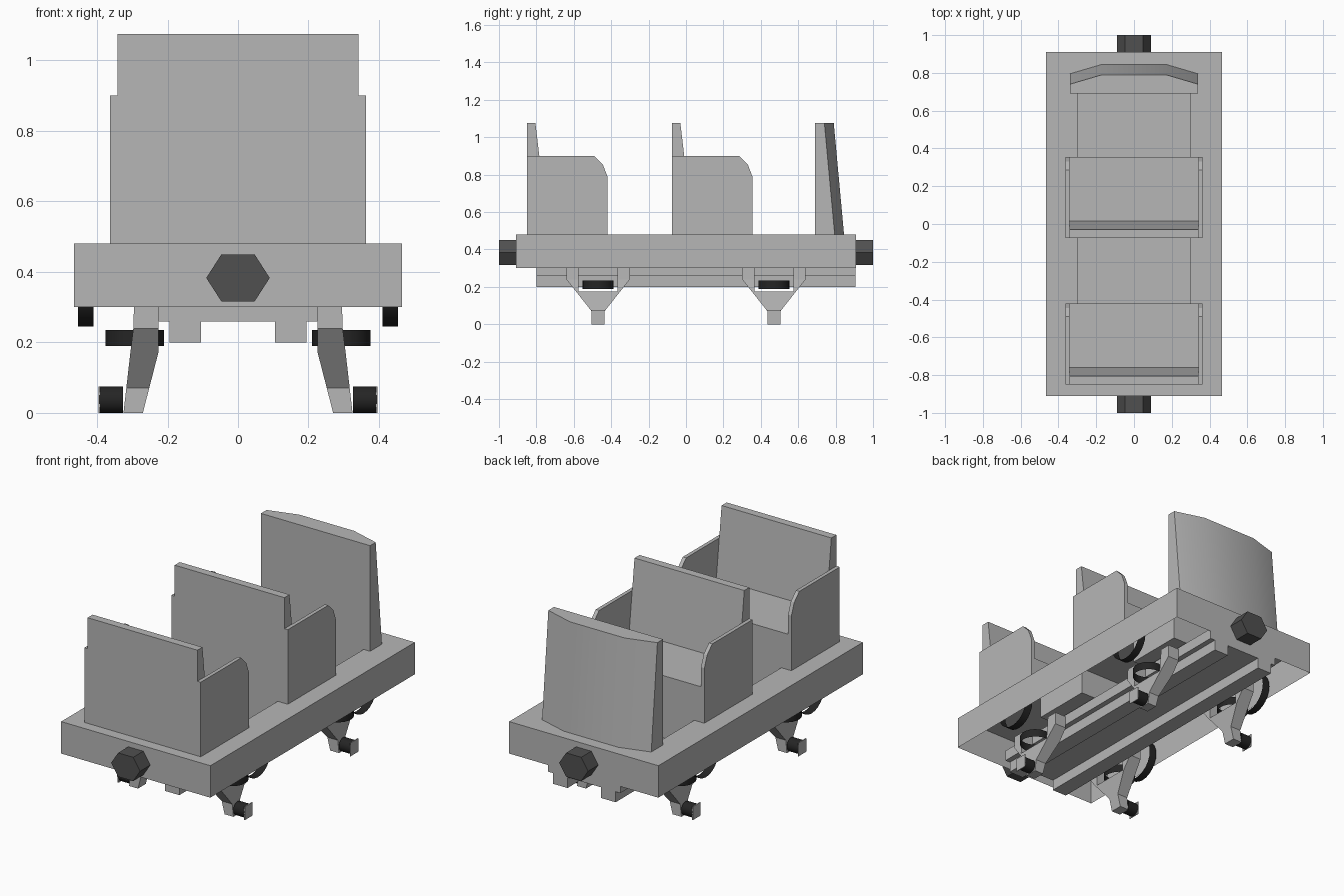
import bpy, bmesh, math
from mathutils import Matrix, Vector

cube = bpy.data.objects.get("Cube")
if cube:
    bpy.data.objects.remove(cube, do_unlink=True)


def material(name, value):
    m = bpy.data.materials.new(name)
    m.use_nodes = True
    colour = (value, value, value, 1)
    m.diffuse_color = colour
    m.node_tree.nodes["Principled BSDF"].inputs["Base Color"].default_value = colour
    return m


GREY = material("body grey", 0.47)
DARK = material("coupler dark grey", 0.08)
BLACK = material("wheel black", 0.018)


def finish(name, bm, mat, normals=True):
    if normals:
        bmesh.ops.recalc_face_normals(bm, faces=bm.faces)
    mesh = bpy.data.meshes.new(name)
    bm.to_mesh(mesh)
    bm.free()
    mesh.materials.append(mat)
    ob = bpy.data.objects.new(name, mesh)
    bpy.context.collection.objects.link(ob)
    return ob


def smooth(ob, angle):
    bpy.ops.object.select_all(action="DESELECT")
    ob.select_set(True)
    bpy.context.view_layer.objects.active = ob
    bpy.ops.object.shade_smooth_by_angle(angle=math.radians(angle))


def loft(name, rings, mat=GREY):
    """Closed solid through matching rings of points."""
    bm = bmesh.new()
    loops = [[bm.verts.new(p) for p in ring] for ring in rings]
    for a, b in zip(loops, loops[1:]):
        for i in range(len(a)):
            j = (i + 1) % len(a)
            bm.faces.new((a[i], a[j], b[j], b[i]))
    bm.faces.new(loops[0])
    bm.faces.new(loops[-1])
    return finish(name, bm, mat)


def rect(x0, x1, y0, y1, z):
    return [(x0, y0, z), (x1, y0, z), (x1, y1, z), (x0, y1, z)]


def box(name, x0, x1, y0, y1, z0, z1, mat=GREY):
    return loft(name, [rect(x0, x1, y0, y1, z0), rect(x0, x1, y0, y1, z1)], mat)


def tube(name, centre, radius, length, axis):
    """Open-ended cylinder wall."""
    bm = bmesh.new()
    bmesh.ops.create_cone(bm, cap_ends=False, segments=24, radius1=radius,
                          radius2=radius, depth=length)
    turn = Matrix.Rotation(math.pi / 2, 4, "Y") if axis == "X" else Matrix()
    bmesh.ops.transform(bm, matrix=Matrix.Translation(centre) @ turn, verts=bm.verts)
    smooth(finish(name, bm, BLACK), 40)


# Deck: box open underneath, with two sunken footwells
WELLS = [(-0.42, -0.075), (0.355, 0.69)]
bm = bmesh.new()
bmesh.ops.create_cube(bm, size=1, matrix=Matrix.Translation((0, 0, 0.39))
                      @ Matrix.Diagonal((0.93, 1.82, 0.18, 1)))
cuts = [((x, 0, 0), (1, 0, 0)) for x in (-0.3, 0.3)]
cuts += [((0, y, 0), (0, 1, 0)) for well in WELLS for y in well]
for co, no in cuts:
    bmesh.ops.bisect_plane(bm, geom=bm.verts[:] + bm.edges[:] + bm.faces[:],
                           plane_co=co, plane_no=no)
under = [f for f in bm.faces if f.normal.z < -0.9]
bmesh.ops.delete(bm, geom=under, context="FACES")
for y0, y1 in WELLS:
    floor = []
    for f in bm.faces:
        c = f.calc_center_median()
        if f.normal.z > 0.9 and c.z > 0.47 and abs(c.x) < 0.3 and y0 < c.y < y1:
            floor.append(f)
    new = bmesh.ops.extrude_face_region(bm, geom=floor)["geom"]
    bmesh.ops.delete(bm, geom=floor, context="FACES")
    bmesh.ops.translate(bm, vec=(0, 0, -0.15),
                        verts=[g for g in new if isinstance(g, bmesh.types.BMVert)])
finish("deck", bm, GREY, normals=False)

# Seats: cushion, sloping back and a side panel on each side
SIDE = [(0, 0.48), (0.43, 0.48), (0.43, 0.79), (0.405, 0.855), (0.36, 0.9), (0, 0.9)]
for label, y in (("front", -0.85), ("rear", -0.075)):
    box(label + "_seat", -0.345, 0.345, y + 0.05, y + 0.43, 0.48, 0.68)
    loft(label + "_seat_back", [rect(-0.342, 0.342, y, y + 0.115, 0.48),
                                rect(-0.342, 0.342, y, y + 0.045, 1.075)])
    for side, s in (("left", 1), ("right", -1)):
        loft(f"{label}_seat_{side}_panel",
             [[(s * x, y + py, pz) for py, pz in SIDE] for x in (0.342, 0.363)])


# End panel: flat inside, bowed and sloping outside
def bow(shift, z):
    arc = [(0.34, 0.74), (0.17, 0.79), (-0.17, 0.79), (-0.34, 0.74)]
    return [(-0.34, 0.69, z), (0.34, 0.69, z)] + [(x, y + shift, z) for x, y in arc]


smooth(loft("end_panel", [bow(0.055, 0.48), bow(0, 1.075)]), 30)

# Underframe: centre plate and two long beams
box("underframe_plate", -0.225, 0.225, -0.8, 0.905, 0.26, 0.32)
for side, s in (("left", 1), ("right", -1)):
    box(side + "_beam", s * 0.105, s * 0.195, -0.8, 0.905, 0.2, 0.27)

# Hexagonal couplers at both ends
HEX = [(0.09, 0), (0.047, 0.067), (-0.047, 0.067)]
HEX += [(-x, -z) for x, z in HEX]
for label, s in (("front", -1), ("back", 1)):
    loft(label + "_coupler", [[(x, s * y, 0.383 + z) for x, z in HEX]
                              for y in (0.9, 1)], DARK)

# Four axle brackets with ring, stub axle and wheel rim
for end, cy in (("front", -0.47), ("back", 0.47)):
    for side, s in (("left", 1), ("right", -1)):
        name = f"{end}_{side}_"

        def slab(y0, y1, x0, x1, z):
            return rect(s * x0, s * x1, cy + y0, cy + y1, z)

        for t in (1, -1):
            loft(name + "bracket_post",
                 [slab(t * 0.105, t * 0.17, 0.225, 0.295, 0.31),
                  slab(t * 0.105, t * 0.17, 0.225, 0.297, 0.24),
                  slab(t * 0.105, t * 0.118, 0.225, 0.305, 0.175)])
        loft(name + "bracket_foot",
             [slab(-0.118, 0.118, 0.225, 0.305, 0.175),
              slab(-0.035, 0.035, 0.252, 0.317, 0.07),
              slab(-0.035, 0.035, 0.27, 0.325, 0)])
        tube(name + "ring", (s * 0.293, cy, 0.212), 0.083, 0.045, "Z")
        tube(name + "stub_axle", (s * 0.36, cy, 0.0375), 0.0375, 0.068, "X")
        tube(name + "wheel_rim", (s * 0.432, cy, 0.358), 0.113, 0.045, "X")
        box(name + "axle_cap", s * 0.392, s * 0.396, cy - 0.035, cy + 0.035, 0, 0.075)
